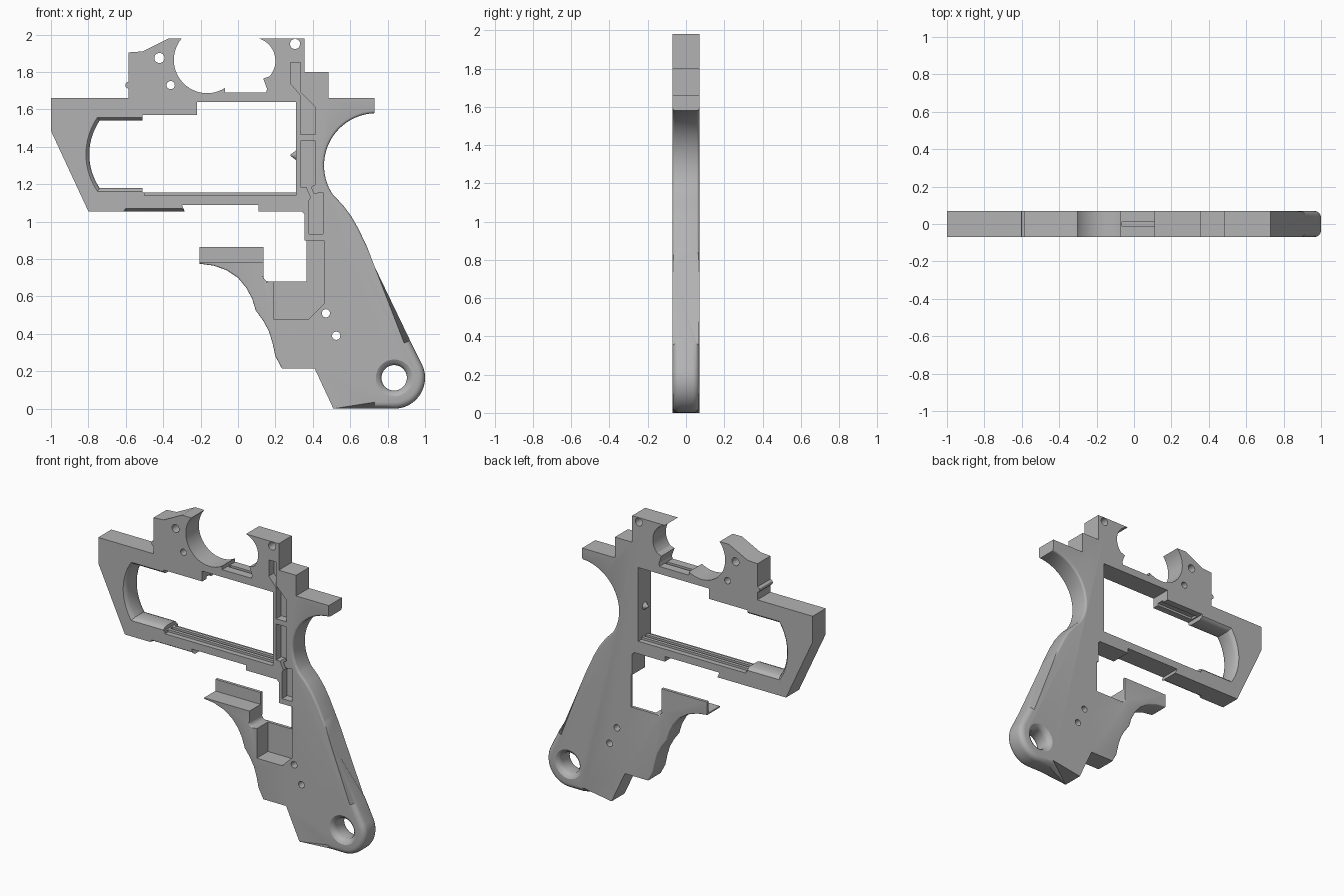
import bpy, bmesh, math

if "Cube" in bpy.data.objects:
    bpy.data.objects.remove(bpy.data.objects["Cube"])

HALF = 0.07  # half thickness of the plate

grey = bpy.data.materials.new("satin_grey")
grey.use_nodes = True
grey.diffuse_color = (0.45, 0.45, 0.45, 1)
grey.node_tree.nodes["Principled BSDF"].inputs["Base Color"].default_value = (0.45, 0.45, 0.45, 1)


def arc(cx, cz, r, start, end, steps=20):
    """Points along an arc, angles in degrees."""
    angles = [math.radians(start + (end - start) * i / steps) for i in range(steps + 1)]
    return [(cx + r * math.cos(a), cz + r * math.sin(a)) for a in angles]


def box(x0, x1, z0, z1):
    return [(x0, z0), (x1, z0), (x1, z1), (x0, z1)]


def prism(name, points, layers, bevels=()):
    """Loft an XZ outline through (y, growth) layers, then round chosen rim edges."""
    xs, zs = [p[0] for p in points], [p[1] for p in points]
    cx, cz = (min(xs) + max(xs)) / 2, (min(zs) + max(zs)) / 2
    hx, hz = max(xs) - cx, max(zs) - cz
    bm = bmesh.new()
    rings = [[bm.verts.new((cx + (x - cx) * (1 + g / hx), y, cz + (z - cz) * (1 + g / hz)))
              for x, z in points] for y, g in layers]
    n = len(points)
    for a, b in zip(rings, rings[1:]):
        for i in range(n):
            bm.faces.new((a[i], a[(i + 1) % n], b[(i + 1) % n], b[i]))
    bm.faces.new(rings[0])
    bm.faces.new(rings[-1])
    bmesh.ops.recalc_face_normals(bm, faces=bm.faces)
    for rule, width in bevels:
        rim = [e for e in bm.edges
               if abs(e.verts[0].co.y - e.verts[1].co.y) < 0.001
               and all(abs(abs(v.co.y) - HALF) < 0.001 for v in e.verts)
               and all(rule(v.co.x, v.co.z) for v in e.verts)]
        bmesh.ops.bevel(bm, geom=rim, offset=width, segments=4, profile=0.5, affect='EDGES')
    mesh = bpy.data.meshes.new(name)
    bm.to_mesh(mesh)
    bm.free()
    obj = bpy.data.objects.new(name, mesh)
    bpy.context.collection.objects.link(obj)
    mesh.materials.append(grey)
    return obj


def combine(target, tool, operation='DIFFERENCE'):
    """Apply a boolean and discard the tool."""
    mod = target.modifiers.new("boolean", 'BOOLEAN')
    mod.operation, mod.solver, mod.object = operation, 'EXACT', tool
    bpy.context.view_layer.objects.active = target
    bpy.ops.object.modifier_apply(modifier=mod.name)
    bpy.data.objects.remove(tool)


def cut(points, y0=-0.1, y1=0.1):
    combine(frame, prism("cutter", points, [(y0, 0), (y1, 0)]))


# Outer silhouette: top deck with the round cradle
outline = [(-1, 1.66), (-0.585, 1.66), (-0.585, 1.905), (-0.51, 1.91), (-0.37, 1.98)]
outline += arc(-0.165, 1.865, 0.178, 140, 302, 28)
outline += [(-0.07, 1.69), (0.15, 1.69), (0.155, 1.71), (0.135, 1.765)]
outline += arc(0.075, 1.86, 0.125, -42, 74)
outline += [(0.355, 1.98), (0.355, 1.8), (0.485, 1.8), (0.485, 1.66), (0.73, 1.66)]
# Back strap, rounded butt and sole
outline += arc(0.74, 1.30, 0.28, 92, 214, 26)
outline += [(0.56, 1.09), (0.605, 1.03), (0.645, 0.96), (0.69, 0.865), (0.92, 0.365)]
outline += arc(0.835, 0.165, 0.165, 25, -90)
outline += [(0.73, 0), (0.51, 0), (0.41, 0.215), (0.235, 0.215)]
# Finger-shaped front strap
outline += [(0.2, 0.28), (0.185, 0.35), (0.165, 0.415), (0.135, 0.47), (0.095, 0.525),
            (0.075, 0.59), (0.045, 0.645), (0.0, 0.7), (-0.06, 0.74), (-0.13, 0.765),
            (-0.205, 0.775), (-0.205, 0.865), (0.135, 0.865), (0.135, 0.71)]
outline += arc(0.165, 0.71, 0.03, 190, 270, 4)
# Lower rail and sloping nose
outline += [(0.365, 0.68), (0.365, 0.9), (0.355, 0.9), (0.355, 1.04), (0.34, 1.055),
            (0.11, 1.055), (0.11, 1.09), (-0.3, 1.09), (-0.285, 1.055), (-0.8, 1.055), (-1, 1.485)]


def on_butt(x, z):
    return x > 0.72 and z < 0.37


def on_back_strap(x, z):
    return x > 0.45 and 0.36 < z < 1.59


def on_front_strap(x, z):
    return x < 0.24 and 0.21 < z < 0.78


frame = prism("grip_frame", outline, [(-HALF, 0), (HALF, 0)],
              [(on_butt, 0.035), (on_back_strap, 0.014), (on_front_strap, 0.008)])

# Large window: rounded front end, square rear part and raised upper step
front_end = arc(-0.473, 1.36, 0.322, 146, 214) + [(-0.5, 1.18), (-0.5, 1.54)]
flare = [(-0.09, 0.03), (-HALF, 0.018), (-0.06, 0.007), (-0.04, 0),
         (0.04, 0), (0.06, 0.007), (HALF, 0.018), (0.09, 0.03)]
combine(frame, prism("cutter", front_end, flare))
cut([(-0.51, 1.155), (0.31, 1.155), (0.31, 1.64), (-0.22, 1.64), (-0.22, 1.57), (-0.51, 1.57)])

# Stepped rails along the window and a groove in the top bridge
for side in (-1, 1):
    edges = sorted((side * 0.035, side * 0.1))
    cut(box(-0.5, 0.31, 1.14, 1.2), *edges)
cut(box(-0.5, 0.31, 1.135, 1.2), -0.012, 0.012)
cut(box(-0.5, -0.22, 1.5, 1.585), -0.025, 0.025)
cut(box(-0.065, 0.15, 1.675, 1.72), -0.012, 0.012)

# Pin holes
for x, z, r in [(-0.42, 1.875, 0.027), (-0.36, 1.73, 0.022), (0.305, 1.95, 0.027),
                (0.47, 0.51, 0.022), (0.525, 0.39, 0.022)]:
    cut(arc(x, z, r, 0, 345, 23))

# Flared lanyard hole
flare = [(-0.09, 0.04), (-HALF, 0.03), (-0.06, 0.013), (-0.05, 0.005), (-0.035, 0),
         (0.035, 0), (0.05, 0.005), (0.06, 0.013), (HALF, 0.03), (0.09, 0.04)]
combine(frame, prism("cutter", arc(0.835, 0.165, 0.068, 0, 350, 35), flare))

# Deep pocket and ledge, leaving a thin wall on the back
cut([(0.19, 0.7), (0.19, 0.48), (0.38, 0.48), (0.46, 0.56), (0.46, 0.9), (0.35, 0.9), (0.35, 0.7)], -0.1, 0.05)
cut(box(-0.25, 0.15, 0.785, 0.9), -0.1, 0.05)

# Shallow channels down the front face
channels = [
    [(0.28, 1.85), (0.335, 1.85), (0.335, 1.69), (0.415, 1.61), (0.415, 1.465),
     (0.335, 1.465), (0.335, 1.675), (0.28, 1.74)],
    [(0.335, 1.43), (0.415, 1.43), (0.415, 1.2), (0.39, 1.185), (0.405, 1.15), (0.455, 1.155),
     (0.455, 0.935), (0.38, 0.935), (0.38, 1.115), (0.39, 1.13), (0.365, 1.185), (0.335, 1.185)],
]
for channel in channels:
    cut(channel, -0.1, -0.015)

# Chamfered relief under the nose
relief = prism("cutter", [(-0.64, 1.04), (-0.6, 1.09), (-0.3, 1.09), (-0.27, 1.04)], [(-0.1, 0), (-0.045, 0)])
for v in relief.data.vertices:
    if v.co.y > -0.05 and v.co.z > 1.06:
        v.co.z = 1.055
combine(frame, relief)

# Small rib on the front shoulder
rib = prism("shoulder_rib", arc(-0.585, 1.73, 0.018, 0, 330, 11), [(-HALF, 0), (HALF, 0)])

# Pointed detent on the rear window wall
bpy.ops.mesh.primitive_cone_add(vertices=16, radius1=0.027, radius2=0.004, depth=0.03,
                                location=(0.297, 0, 1.355), rotation=(0, -math.pi / 2, 0))
detent = bpy.context.object
detent.name = "window_detent"
detent.data.materials.append(grey)

# Smooth the curves and keep the machined edges sharp
bpy.ops.object.select_all(action='DESELECT')
for obj in (frame, rib, detent):
    obj.select_set(True)
bpy.context.view_layer.objects.active = frame
bpy.ops.object.shade_smooth_by_angle(angle=math.radians(30))
